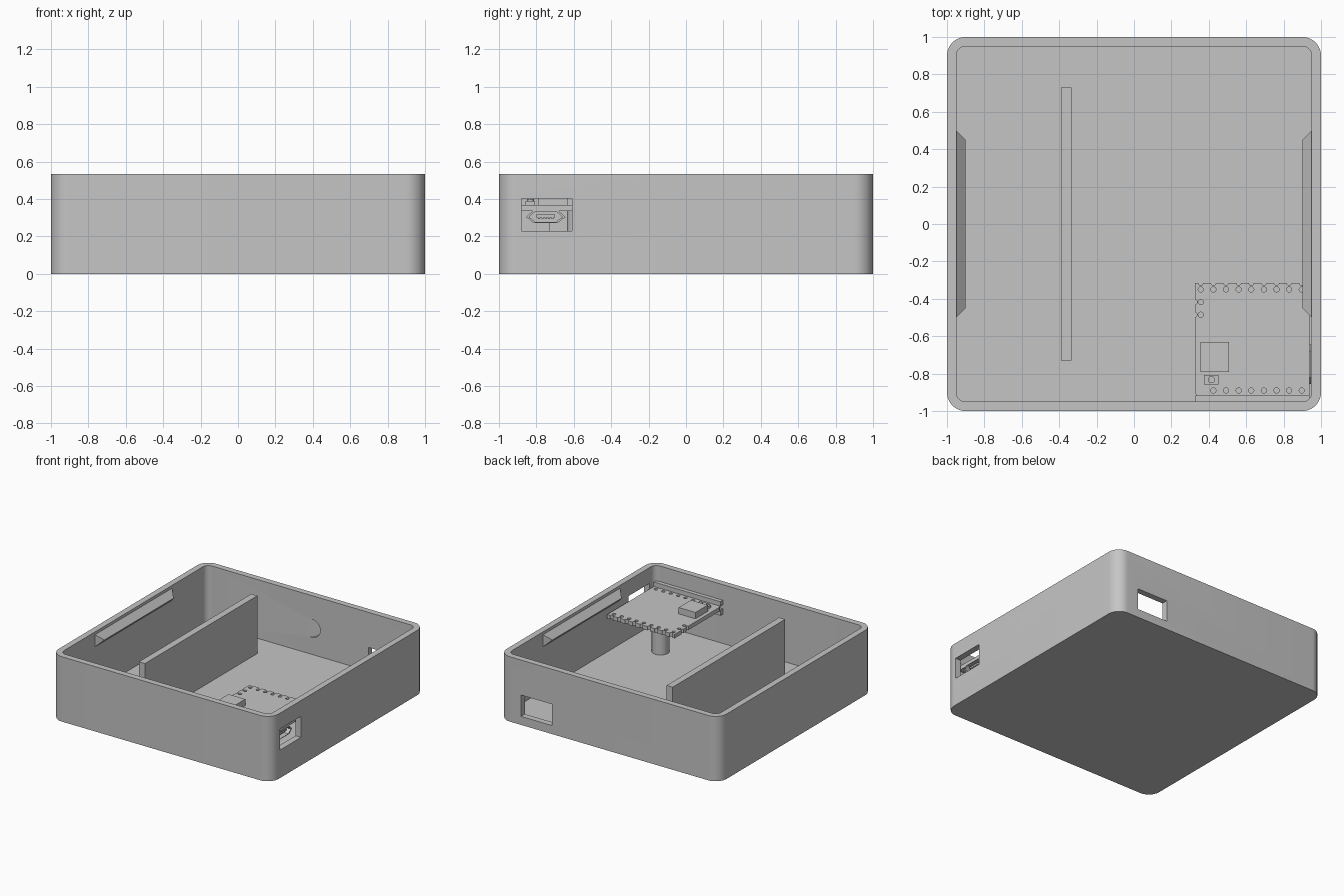
import bpy, bmesh, math
from mathutils import Matrix, Vector

if "Cube" in bpy.data.objects:
    bpy.data.objects.remove(bpy.data.objects["Cube"])

grey = bpy.data.materials.new("plain grey")
grey.use_nodes = True
grey.diffuse_color = (0.56, 0.56, 0.56, 1)
grey.node_tree.nodes["Principled BSDF"].inputs["Base Color"].default_value = (0.56, 0.56, 0.56, 1)


def finish(name, bm):
    bmesh.ops.recalc_face_normals(bm, faces=bm.faces[:])
    mesh = bpy.data.meshes.new(name)
    bm.to_mesh(mesh)
    bm.free()
    mesh.materials.append(grey)
    ob = bpy.data.objects.new(name, mesh)
    bpy.context.collection.objects.link(ob)
    return ob


def prism(name, points, depth):
    """Extrude a flat outline of 3D points along a vector."""
    bm = bmesh.new()
    face = bm.faces.new([bm.verts.new(p) for p in points])
    top = bmesh.ops.extrude_face_region(bm, geom=[face])["geom"]
    bmesh.ops.translate(bm, vec=depth, verts=[v for v in top if isinstance(v, bmesh.types.BMVert)])
    return finish(name, bm)


def box(name, x, y, z):
    return prism(name, [(x[0], y[0], z[0]), (x[1], y[0], z[0]), (x[1], y[1], z[0]), (x[0], y[1], z[0])],
                 (0, 0, z[1] - z[0]))


def rounded_slab(name, half, radius, z):
    pts = []
    for i, (sx, sy) in enumerate([(1, 1), (-1, 1), (-1, -1), (1, -1)]):
        for k in range(13):
            a = math.pi / 2 * (i + k / 12)
            pts.append((sx * (half - radius) + radius * math.cos(a),
                        sy * (half - radius) + radius * math.sin(a), z[0]))
    return prism(name, pts, (0, 0, z[1] - z[0]))


def cylinders(name, centres, radius, depth, turn=Matrix(), sides=32):
    bm = bmesh.new()
    for c in centres:
        bmesh.ops.create_cone(bm, cap_ends=True, segments=sides, radius1=radius, radius2=radius,
                              depth=depth, matrix=Matrix.Translation(c) @ turn)
    return finish(name, bm)


def cut(target, cutter):
    mod = target.modifiers.new("cut", 'BOOLEAN')
    mod.operation, mod.solver, mod.object = 'DIFFERENCE', 'EXACT', cutter
    bpy.context.view_layer.objects.active = target
    bpy.ops.object.modifier_apply(modifier=mod.name)
    bpy.data.objects.remove(cutter)


# Open case with rounded corners
FLOOR, HEIGHT = 0.05, 0.533
case = rounded_slab("case", 1.0, 0.1, (0, HEIGHT))
cut(case, rounded_slab("cavity", 0.95, 0.05, (FLOOR, 0.7)))
cut(case, box("port_opening", (0.9, 1.1), (-0.88, -0.61), (0.23, 0.403)))
cut(case, box("rear_opening", (0.52, 0.80), (0.9, 1.1), (0.07, 0.245)))

# Shallow slanted recess inside the rear wall
tilt = Matrix.Rotation(math.radians(20), 4, 'Z')
inward = tilt @ Vector((0, -1, 0))
cut(case, cylinders("recess", [Vector((0, 0.957, 0.265)) + inward * 0.1], 0.075, 0.2,
                    tilt @ Matrix.Rotation(math.pi / 2, 4, 'X')))

# Dividing wall
box("divider", (-0.39, -0.335), (-0.73, 0.73), (FLOOR - 0.01, 0.525))

# Snap ridges on both side walls, tapering at their ends
for side, label in ((1, "left"), (-1, "right")):
    bm = bmesh.new()
    coords = [(wall, y, z) for y in (-1, 1)
              for wall, z in ((0.96, 0.52), (0.96, 0.40), (0.90, 0.46))]
    for x, y, z in coords:
        bm.verts.new((side * x, y * (0.45 if x < 0.95 else 0.51), z))
    bmesh.ops.convex_hull(bm, input=bm.verts[:])
    finish("snap_ridge_" + label, bm)

# Circuit board with pin holes and edge notches
B, T = 0.335, 0.368
board = prism("board", [(0.325, -0.9, B), (0.34, -0.925, B), (0.937, -0.925, B),
                        (0.937, -0.315, B), (0.325, -0.315, B)], (0, 0, T - B))
mid = (B + T) / 2
pitch = 0.0675
cols = [0.357 + pitch * i for i in range(9)]
holes = [(x, -0.35, mid) for x in cols] + [(x, -0.89, mid) for x in cols[1:]]
holes += [(cols[0], -0.35 - pitch * i, mid) for i in (1, 2)]
cut(board, cylinders("pin_holes", holes, 0.014, 0.1, sides=16))
notches = [(x, -0.315, mid) for x in cols]
notches += [(0.325, -0.35 - pitch * i, mid) for i in (1, 2)]
cut(board, cylinders("edge_notches", notches, 0.013, 0.1, sides=16))

# Chip and push button on the board
box("chip", (0.355, 0.508), (-0.79, -0.63), (T - 0.005, 0.42))
box("button_body", (0.375, 0.452), (-0.857, -0.807), (T - 0.005, 0.39))
cylinders("button_cap", [(0.414, -0.832, 0.39)], 0.019, 0.02)

# Support post and the two rails gripping the board
cylinders("post", [(0.63, -0.57, (FLOOR + B) / 2)], 0.066, B - FLOOR + 0.01)
box("rail_upper", (0.33, 0.937), (-0.955, -0.918), (T, 0.405))
box("rail_lower", (0.33, 0.937), (-0.955, -0.918), (0.29, B))

# Connector below the board, opening through the side wall
half = [(0.07, 0.335), (0.088, 0.32), (0.105, 0.302), (0.088, 0.292), (0.065, 0.272)]
outline = [(y, z) for y, z in half] + [(-y, z) for y, z in reversed(half)]
CY, CZ = -0.75, 0.304


def ring(x, scale):
    return [(x, CY + y * scale, CZ + (z - CZ) * scale) for y, z in outline]


connector = prism("connector_shell", ring(0.77, 1), (0.175, 0, 0))
cut(connector, prism("connector_mouth", ring(0.80, 0.85), (0.2, 0, 0)))
box("connector_tongue", (0.79, 0.93), (CY - 0.05, CY + 0.05), (0.302, 0.316))
for i in range(5):
    y = CY + (i - 2) * 0.018
    box("contact_%d" % (i + 1), (0.79, 0.925), (y - 0.005, y + 0.005), (0.293, 0.304))

# Smooth the rounded surfaces, keep edges sharp
for ob in bpy.context.scene.objects:
    if ob.type == 'MESH':
        bpy.ops.object.select_all(action='DESELECT')
        ob.select_set(True)
        bpy.context.view_layer.objects.active = ob
        bpy.ops.object.shade_smooth_by_angle(angle=math.radians(30))
